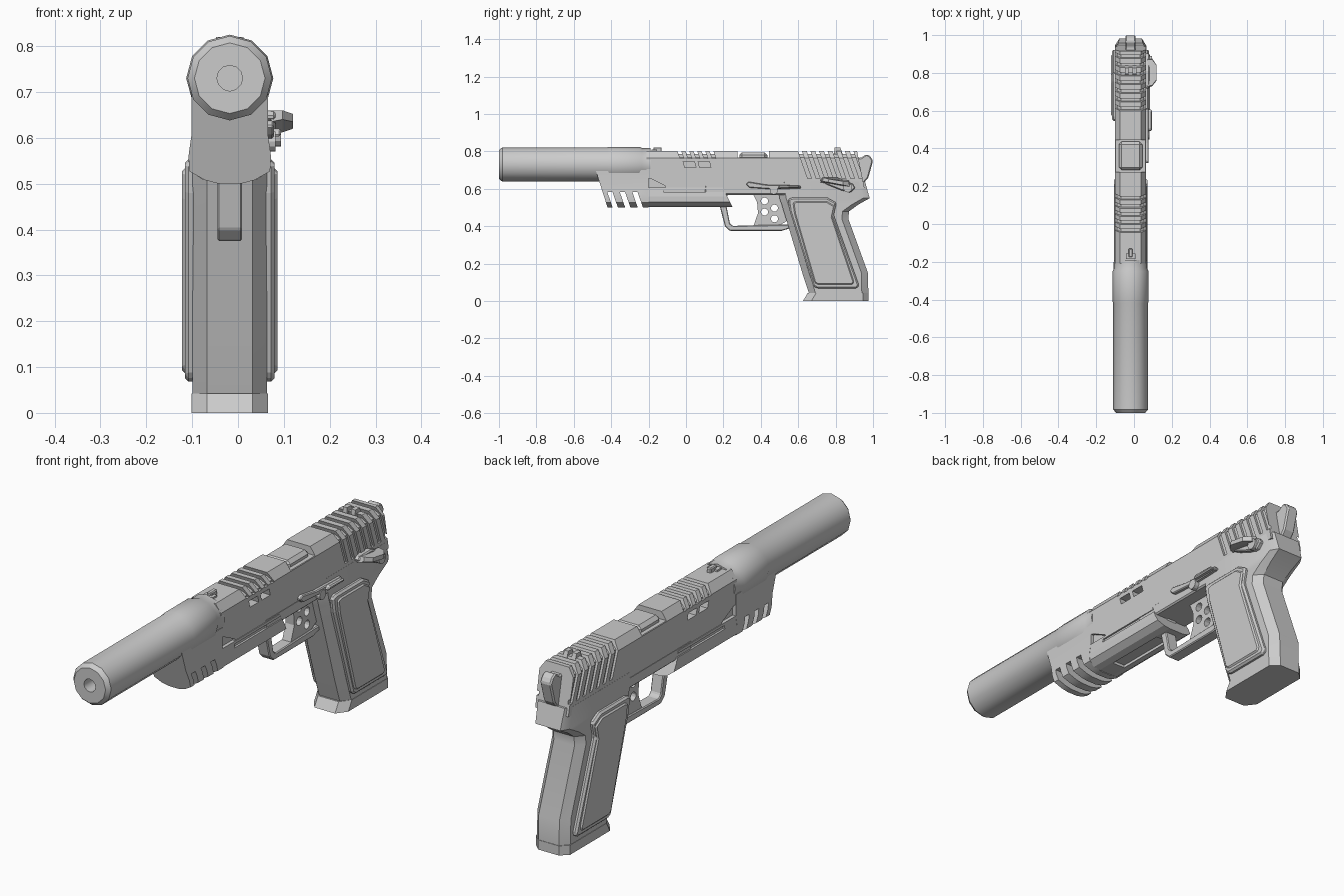
import bpy, bmesh
from math import sin, cos, pi, radians

CX = -0.018  # centre line of the body


def make(name, verts, faces, bevel=0, smooth=False):
    bm = bmesh.new()
    vs = [bm.verts.new((x + CX, y, z)) for x, y, z in verts]
    for f in faces:
        bm.faces.new([vs[i] for i in f])
    bmesh.ops.recalc_face_normals(bm, faces=bm.faces)
    me = bpy.data.meshes.new(name)
    bm.to_mesh(me)
    bm.free()
    ob = bpy.data.objects.new(name, me)
    bpy.context.collection.objects.link(ob)
    activate(ob)
    if bevel:
        m = ob.modifiers.new("bevel", 'BEVEL')
        m.width, m.segments, m.limit_method = bevel, 1, 'ANGLE'
        bpy.ops.object.modifier_apply(modifier=m.name)
    if smooth:
        bpy.ops.object.shade_smooth_by_angle(angle=radians(31))
    return ob


def activate(ob):
    bpy.ops.object.select_all(action='DESELECT')
    ob.select_set(True)
    bpy.context.view_layer.objects.active = ob


def loft(name, rings, **kw):
    """Closed rings joined in order, capped at both ends."""
    n = len(rings[0])
    faces = [[r * n + i, r * n + (i + 1) % n, (r + 1) * n + (i + 1) % n, (r + 1) * n + i]
             for r in range(len(rings) - 1) for i in range(n)]
    last = (len(rings) - 1) * n
    faces += [list(range(n)), [last + i for i in range(n)]]
    return make(name, [v for r in rings for v in r], faces, **kw)


def plate(name, pts, x0, x1, **kw):
    """Side profile (y, z) extruded across x."""
    return loft(name, [[(x, y, z) for y, z in pts] for x in (x0, x1)], **kw)


def prism(name, sec, y0, y1, k0=0, k1=0, zr=0.8, **kw):
    """Cross-section (x, z) extruded along y; the ends slant by k below zr."""
    return loft(name, [[(x, y + k * (zr - z), z) for x, z in sec]
                       for y, k in ((y0, k0), (y1, k1))], **kw)


def both(half):
    """Mirror a half section given from bottom to top."""
    return half + [(-x, z) for x, z in reversed(half)]


def box(name, x0, x1, y0, y1, z0, z1, **kw):
    return plate(name, [(y0, z0), (y1, z0), (y1, z1), (y0, z1)], x0, x1, **kw)


def circle_plate(name, y, z, r, x0, x1, n=12):
    return plate(name, [(y + r * cos(2 * pi * i / n), z + r * sin(2 * pi * i / n)) for i in range(n)], x0, x1)


def cut(ob, cutters):
    activate(ob)
    for c in cutters:
        c.hide_render = True
        m = ob.modifiers.new("cut", 'BOOLEAN')
        m.object, m.operation, m.solver = c, 'DIFFERENCE', 'EXACT'
        bpy.ops.object.modifier_apply(modifier=m.name)
        bpy.data.objects.remove(c)


# Suppressor with chamfered muzzle, bore and rear sleeve
profile = [(-0.90, 0.028), (-1.0, 0.028), (-1.0, 0.077), (-0.982, 0.092), (-0.42, 0.092),
           (-0.41, 0.095), (-0.25, 0.095), (-0.235, 0.088), (-0.19, 0.088)]
loft("suppressor", [[(r * sin(2 * pi * i / 12), y, 0.73 + r * cos(2 * pi * i / 12)) for i in range(12)]
                    for y, r in profile], smooth=True)

# Slide with slanted rear face
slide = prism("slide", both([(0.08, 0.605), (0.082, 0.765), (0.056, 0.802)]), -0.21, 0.915, 0, 0.2)


def rib_groove(y, w, low, slant):
    sec = both([(0.12, 0.84)]) + both([(-0.12, low), (-0.071, low)])[:2]
    inner = [(-0.071, 0.768), (-0.05, 0.785), (0.05, 0.785), (0.071, 0.768), (0.071, low), (0.12, low)]
    sec = [(0.12, 0.84), (-0.12, 0.84), (-0.12, low), (-0.071, low)] + inner
    return prism("groove_cutter", sec, y, y + w, slant, slant)


cuts = [rib_groove(0.60 + 0.046 * i, 0.02, 0.655, 0.35) for i in range(7)]
cuts += [rib_groove(-0.045 + 0.043 * i, 0.02, 0.762, 0.35) for i in range(5)]
# Side windows, ejection port and side line
for s in (-1, 1):
    for y in (-0.015, 0.065):
        pts = [(y, 0.745), (y + 0.06, 0.745), (y + 0.068, 0.715), (y + 0.008, 0.715)]
        cuts.append(plate("window_cutter", pts, s * 0.045, s * 0.12))
    cuts.append(plate("notch_cutter", [(-0.23, 0.59), (-0.23, 0.66), (-0.19, 0.655), (-0.11, 0.615), (-0.11, 0.59)],
                      s * 0.068, s * 0.12))
cuts.append(box("port_cutter", -0.1, 0.1, 0.275, 0.445, 0.768, 0.85))
cut(slide, cuts)
box("barrel_hood", -0.062, 0.062, 0.285, 0.436, 0.74, 0.795, bevel=0.015)

# Sights
box("front_sight", -0.011, 0.011, -0.175, -0.13, 0.79, 0.822, bevel=0.004)
box("front_sight_base", -0.025, 0.025, -0.185, -0.155, 0.79, 0.81)
for s in (-1, 1):
    plate("rear_sight_post", [(0.79, 0.78), (0.795, 0.82), (0.825, 0.82), (0.84, 0.78)], s * 0.01, s * 0.03)

# Hammer
plate("hammer", [(0.90, 0.66), (0.90, 0.77), (0.935, 0.765), (0.965, 0.785), (0.985, 0.775), (1.0, 0.75),
                 (0.975, 0.66), (0.95, 0.63)], -0.027, 0.027, bevel=0.006)

# Front shroud with slanted vents
shroud_sec = both([(0.025, 0.50), (0.055, 0.508), (0.088, 0.527), (0.09, 0.56), (0.083, 0.61), (0.083, 0.70)])
shroud = prism("front_shroud", shroud_sec, -0.48, -0.20, 0.32, 0, 0.69, smooth=True)
vents = []
for i in range(3):
    y = -0.385 + 0.067 * i
    vents.append(plate("vent_cutter", [(y, 0.48), (y + 0.028, 0.48), (y - 0.008, 0.583), (y - 0.036, 0.583)], -0.2, 0.2))
cut(shroud, vents)

# Dust cover under the slide, with side grooves and a recessed underside
cover_sec = both([(0.035, 0.503), (0.062, 0.51), (0.088, 0.53), (0.089, 0.56), (0.083, 0.608)])
cover = prism("dust_cover", cover_sec, -0.205, 0.20, 0, 0.5, 0.6)
cut(cover, [box("rail_cutter", s * 0.077, s * 0.12, -0.12, 0.3, 0.582, 0.597) for s in (-1, 1)]
    + [box("underside_cutter", -0.03, 0.03, -0.12, 0.16, 0.49, 0.515)])

# Frame rail above the trigger
box("frame_rail", -0.081, 0.081, 0.1, 0.56, 0.568, 0.62, bevel=0.006)

# Grip with chamfered front and back straps
levels = [(0.035, 0.66, 0.975, 0.05), (0.15, 0.622, 0.973, 0.05), (0.44, 0.535, 0.868, 0.05),
          (0.48, 0.522, 0.872, 0.05), (0.515, 0.512, 0.92, 0.055), (0.55, 0.50, 0.982, 0.06), (0.64, 0.49, 0.957, 0.065)]
loft("grip", [[(-0.05, f, z), (0.05, f, z), (0.081, f + 0.035, z), (0.081, b - 0.035, z),
               (w, b, z), (-w, b, z), (-0.081, b - 0.035, z), (-0.081, f + 0.035, z)]
              for z, f, b, w in levels], smooth=True)

# Magazine base
loft("magazine_base", [[(-0.05, f, z), (0.05, f, z), (0.083, f + 0.045, z), (0.083, 0.945, z), (0.05, 0.977, z),
                        (-0.05, 0.977, z), (-0.083, 0.945, z), (-0.083, f + 0.045, z)]
                       for z, f in ((0, 0.625), (0.042, 0.65))])

# Grip panels: border and raised inset, spanning both sides
panel = [(0.545, 0.545), (0.57, 0.553), (0.755, 0.553), (0.805, 0.525), (0.79, 0.46), (0.925, 0.085),
         (0.915, 0.068), (0.70, 0.068), (0.68, 0.08), (0.555, 0.48)]
plate("grip_panel", panel, -0.098, 0.098, bevel=0.008)
cy, cz = 0.735, 0.31
plate("grip_panel_inset", [(cy + (y - cy) * 0.86, cz + (z - cz) * 0.92) for y, z in panel], -0.104, 0.104, bevel=0.006)

# Trigger guard
plate("trigger_guard", [(0.175, 0.53), (0.208, 0.40), (0.235, 0.375), (0.51, 0.375), (0.575, 0.395), (0.575, 0.41),
                        (0.25, 0.402), (0.235, 0.415), (0.212, 0.53), (0.225, 0.58), (0.19, 0.58)], -0.027, 0.027, bevel=0.004)

# Perforated trigger
trigger = plate("trigger", [(0.355, 0.58), (0.38, 0.53), (0.385, 0.47), (0.362, 0.405), (0.385, 0.395),
                            (0.50, 0.405), (0.56, 0.44), (0.53, 0.58)], -0.021, 0.021)
cut(trigger, [circle_plate("hole_cutter", y, z, 0.019, -0.1, 0.1)
              for y, z in ((0.42, 0.535), (0.473, 0.497), (0.42, 0.476), (0.473, 0.44))])

# Slide stop lever and pin on the right
plate("slide_stop", [(0.32, 0.625), (0.335, 0.638), (0.43, 0.622), (0.61, 0.618), (0.615, 0.602), (0.46, 0.598),
                     (0.34, 0.606)], 0.07, 0.096, bevel=0.004)
plate("slide_stop_tab", [(0.49, 0.603), (0.50, 0.62), (0.60, 0.618), (0.61, 0.604)], 0.09, 0.112, bevel=0.005)
circle_plate("slide_stop_pin", 0.47, 0.592, 0.022, 0.07, 0.1)

# Safety lever on the right, with a thumb pad
plate("safety_lever", [(0.715, 0.645), (0.73, 0.66), (0.81, 0.66), (0.895, 0.625), (0.905, 0.605), (0.88, 0.58),
                       (0.83, 0.592), (0.76, 0.62)], 0.07, 0.1, bevel=0.005)
loft("safety_thumb_pad", [[(0.09, 0.72, 0.635), (0.09, 0.73, 0.66), (0.09, 0.87, 0.645), (0.09, 0.885, 0.605)],
                          [(0.115, 0.73, 0.64), (0.115, 0.735, 0.66), (0.115, 0.87, 0.64), (0.115, 0.875, 0.612)],
                          [(0.138, 0.76, 0.635), (0.138, 0.765, 0.652), (0.138, 0.84, 0.64), (0.138, 0.84, 0.62)]])
circle_plate("safety_pivot", 0.865, 0.605, 0.024, 0.08, 0.112)
